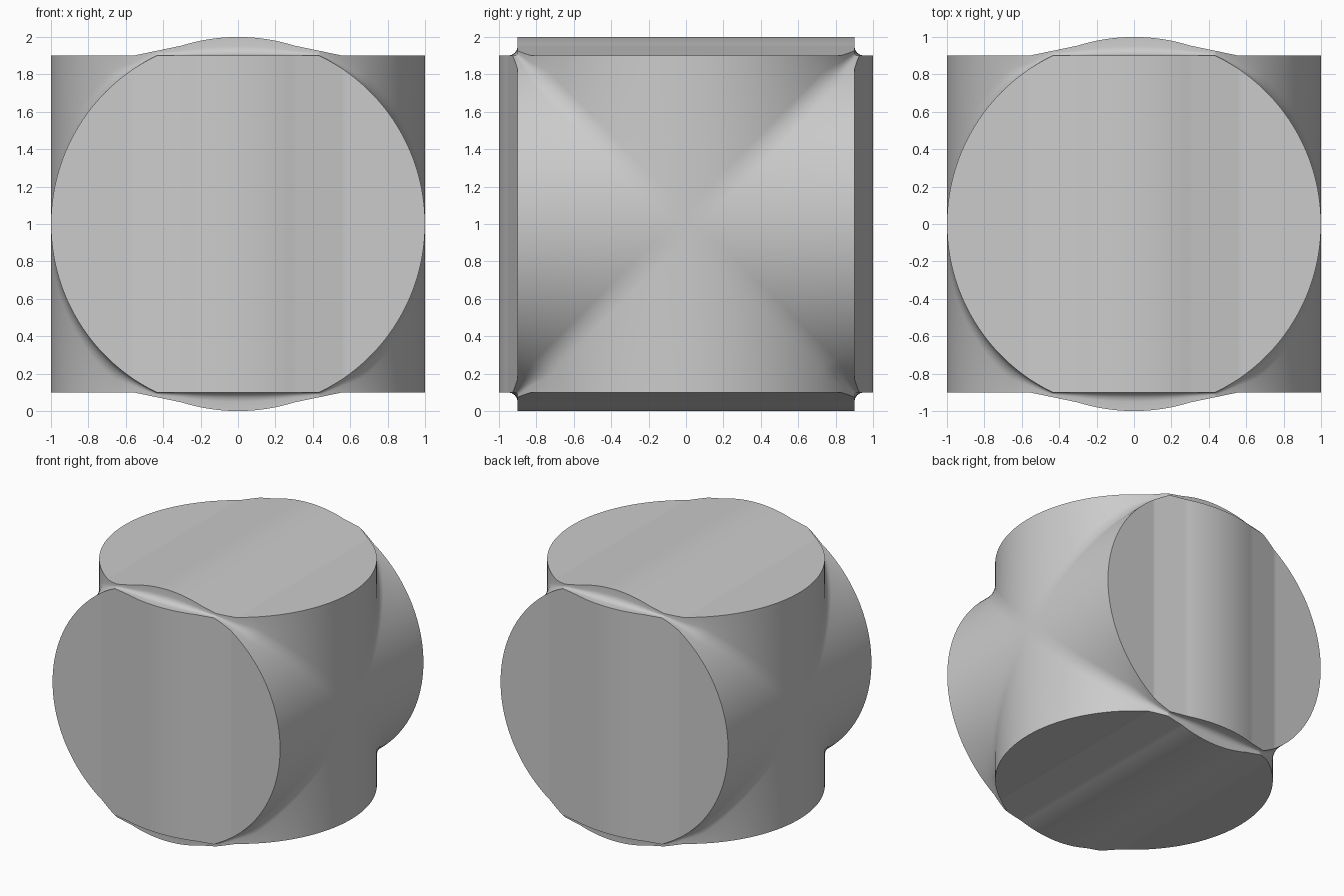
import bpy, bmesh, math

cube = bpy.data.objects.get("Cube")
if cube:
    bpy.data.objects.remove(cube, do_unlink=True)

RADIUS = 1.0
HALF = 0.9        # half length of each drum
FILLET = 0.08     # blend where the drums meet
STEPS = 96
ARC = 4
BLEND_IN, BLEND_OUT = 0.3, 0.56   # soft run-out of each bump into the flat cap

grey = bpy.data.materials.new("plain grey")
grey.use_nodes = True
grey.diffuse_color = (0.6, 0.6, 0.6, 1)
grey.node_tree.nodes["Principled BSDF"].inputs["Base Color"].default_value = (0.6, 0.6, 0.6, 1)


def section(x):
    """Cross-shaped slice through both drums, with filleted inner corners."""
    d = max(math.sqrt(max(RADIUS - x * x, 0)), 0.004)
    reach, width = max(d, HALF), min(d, HALF)
    if BLEND_IN < abs(x) < BLEND_OUT:
        top = math.sqrt(1 - BLEND_IN ** 2)
        t = (abs(x) - BLEND_IN) / (BLEND_OUT - BLEND_IN)
        reach = max(reach, top + (HALF - top) * t)
    w = min(FILLET, (reach - width) * 0.5)
    quarter = [(reach, width)]
    for i in range(ARC + 1):
        a = math.pi / 2 * i / ARC
        quarter.append((width + w - w * math.sin(a), width + w - w * math.cos(a)))
    quarter.append((width, reach))
    ring = []
    for turn in range(4):
        ring += quarter
        quarter = [(-z, y) for y, z in quarter]
    return ring


# Slices bunch up towards the sides so the drums stay round
stations = {round(-math.cos(math.pi * i / STEPS), 5) for i in range(STEPS + 1)}
for special in (BLEND_IN, BLEND_OUT, math.sqrt(1 - HALF ** 2)):
    stations |= {special, -special}

# Loft the crossed drums through the slices
bm = bmesh.new()
rings = [[bm.verts.new((x, y, z + RADIUS)) for y, z in section(x)]
         for x in sorted(stations)]
for r0, r1 in zip(rings, rings[1:]):
    n = len(r0)
    for i in range(n):
        j = (i + 1) % n
        bm.faces.new((r0[i], r0[j], r1[j], r1[i]))
bm.faces.new(rings[0])
bm.faces.new(rings[-1])
bmesh.ops.recalc_face_normals(bm, faces=bm.faces)

mesh = bpy.data.meshes.new("crossed_drums")
bm.to_mesh(mesh)
bm.free()
mesh.materials.append(grey)
body = bpy.data.objects.new("crossed_drums", mesh)
bpy.context.collection.objects.link(body)

# Smooth walls, crisp rims
bpy.ops.object.select_all(action="DESELECT")
body.select_set(True)
bpy.context.view_layer.objects.active = body
bpy.ops.object.shade_smooth_by_angle(angle=math.radians(35))
